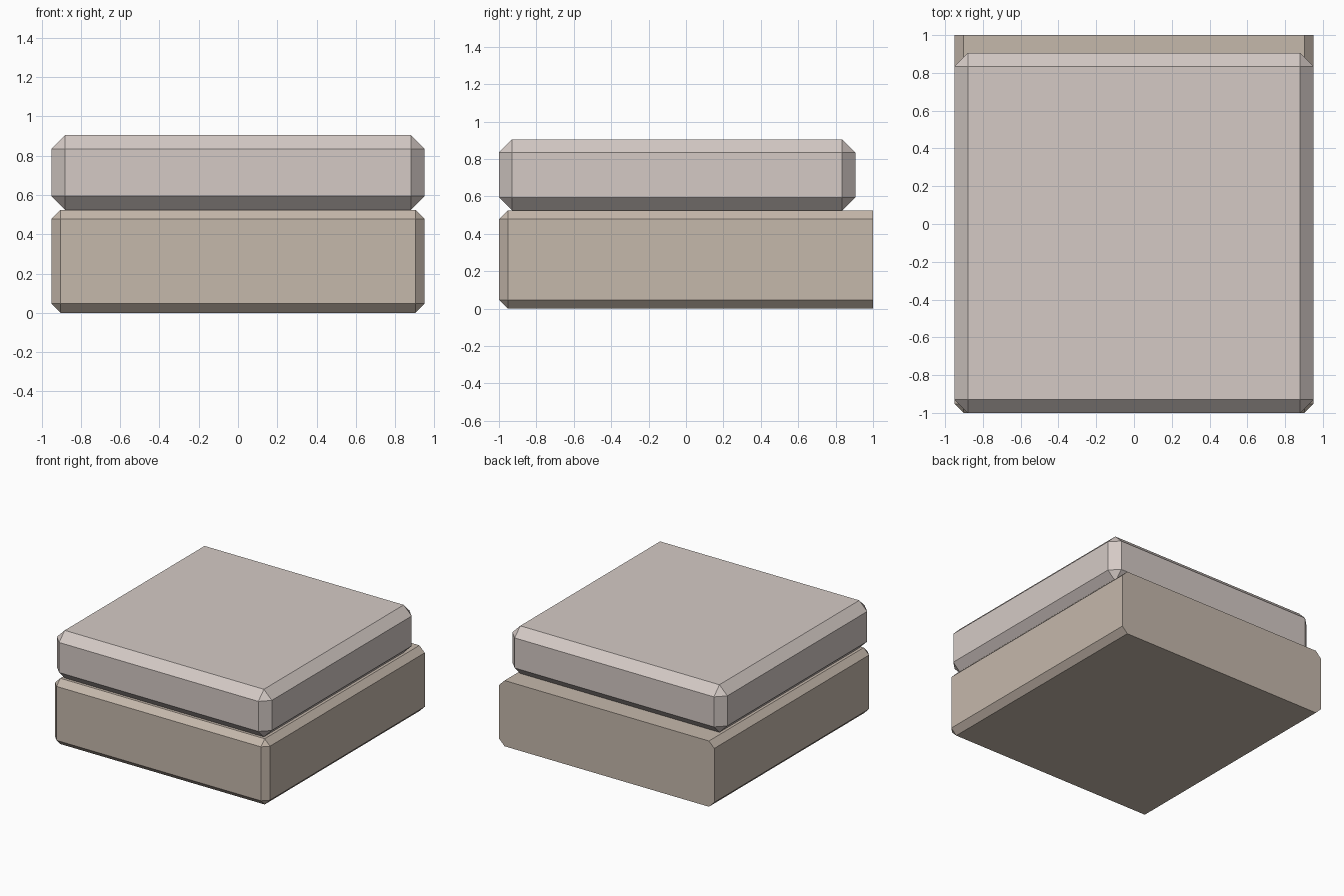
import bpy, bmesh
from mathutils import Vector

if "Cube" in bpy.data.objects:
    bpy.data.objects.remove(bpy.data.objects["Cube"])


def chamfered_box(name, lo, hi, width, color, square_back=False):
    """Box from corner lo to corner hi with flat chamfers on its edges."""
    lo, hi = Vector(lo), Vector(hi)
    bm = bmesh.new()
    bmesh.ops.create_cube(bm, size=1)
    bmesh.ops.scale(bm, vec=hi - lo, verts=bm.verts)
    bmesh.ops.translate(bm, vec=(lo + hi) / 2, verts=bm.verts)
    # A square back keeps the outline of the rear face sharp
    edges = [e for e in bm.edges if not (
        square_back and all(v.co.y > hi.y - 1e-4 for v in e.verts))]
    bmesh.ops.bevel(bm, geom=edges, offset=width, offset_type='OFFSET',
                    segments=1, profile=0.5, affect='EDGES')
    mesh = bpy.data.meshes.new(name)
    bm.to_mesh(mesh)
    bm.free()
    mat = bpy.data.materials.new(name + "_fabric")
    mat.diffuse_color = (*color, 1)
    mat.use_nodes = True
    mat.node_tree.nodes["Principled BSDF"].inputs["Base Color"].default_value = mat.diffuse_color
    mesh.materials.append(mat)
    obj = bpy.data.objects.new(name, mesh)
    bpy.context.collection.objects.link(obj)
    return obj


# Seat base, chamfered everywhere except around the flat back
chamfered_box("seat_base", (-0.95, -1, 0), (0.95, 1, 0.525), 0.047,
              (0.56, 0.48, 0.41), square_back=True)

# Seat cushion resting on the base, stopping short of the back
chamfered_box("seat_cushion", (-0.95, -1, 0.525), (0.95, 0.905, 0.905), 0.07,
              (0.66, 0.59, 0.56))
